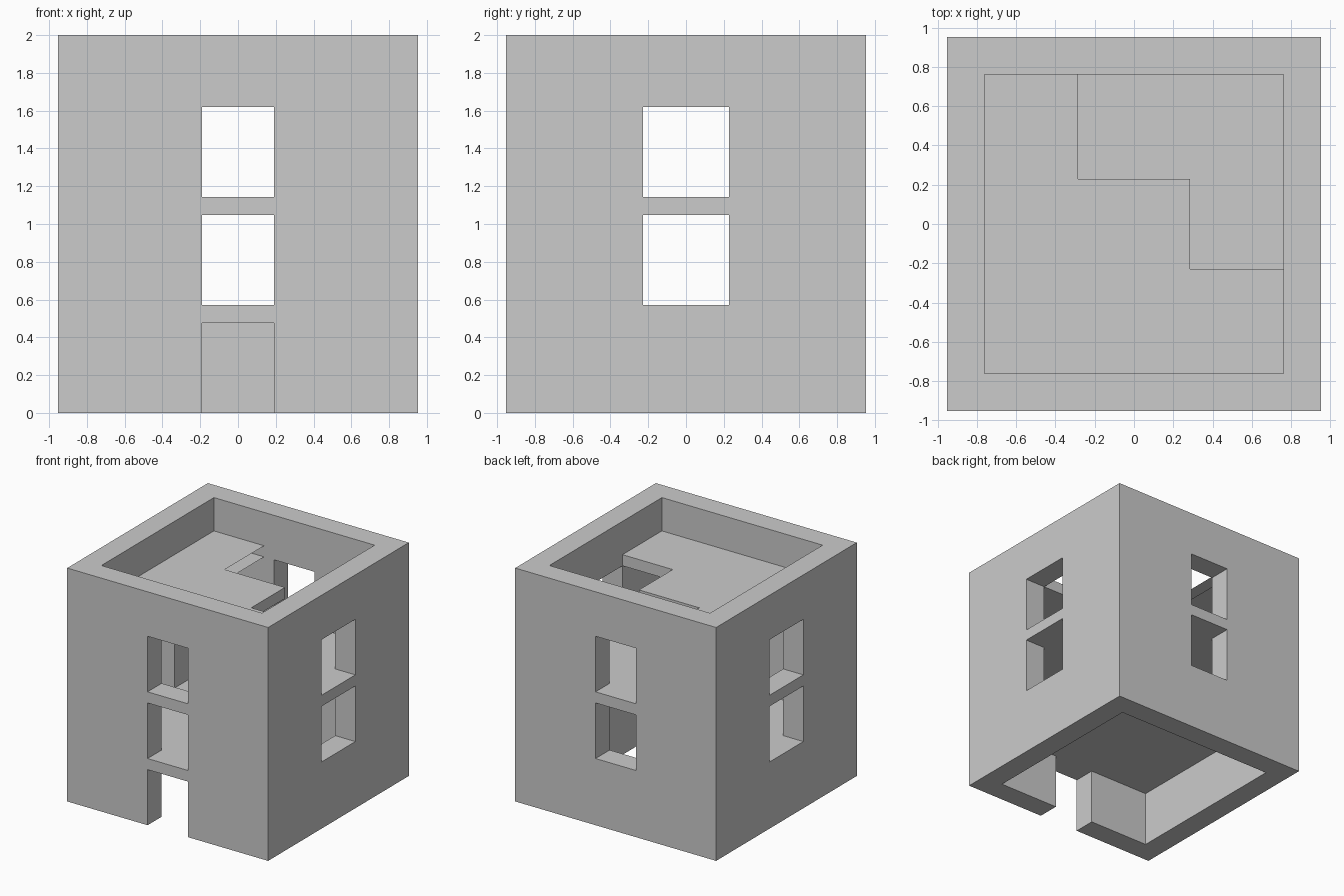
import bpy, bmesh, math

if "Cube" in bpy.data.objects:
    bpy.data.objects.remove(bpy.data.objects["Cube"])

U = 2 / 21                    # module: slab thickness
OUT, INN = 10 * U, 8 * U      # half widths of outer and inner wall faces
STOREY = 6 * U                # room height plus slab
ROOM = 5 * U
WIN_X, WIN_Y = 2 * U, 2.4 * U # half widths of front/back and side windows


def box(name, lo, hi):
    bm = bmesh.new()
    bmesh.ops.create_cube(bm, size=1)
    for v in bm.verts:
        v.co = [(lo[i] + hi[i]) / 2 + v.co[i] * (hi[i] - lo[i]) for i in range(3)]
    me = bpy.data.meshes.new(name)
    bm.to_mesh(me)
    bm.free()
    ob = bpy.data.objects.new(name, me)
    bpy.context.collection.objects.link(ob)
    return ob


def slab(name, z, turned):
    # stepped floor covering half the room, with its stair opening in one corner
    a, b = 3 * U, 2.4 * U
    pts = [(-INN, INN), (-a, INN), (-a, b), (a, b),
           (a, -b), (INN, -b), (INN, -INN), (-INN, -INN)]
    s = -1 if turned else 1
    bm = bmesh.new()
    low = [bm.verts.new((s * x, s * y, z)) for x, y in pts]
    top = [bm.verts.new((s * x, s * y, z + U)) for x, y in pts]
    bm.faces.new(low)
    bm.faces.new(top[::-1])
    for i in range(len(pts)):
        if i == 1:            # this end of the slab is left open
            continue
        j = (i + 1) % len(pts)
        bm.faces.new((low[j], low[i], top[i], top[j]))
    bmesh.ops.recalc_face_normals(bm, faces=bm.faces[:])
    me = bpy.data.meshes.new(name)
    bm.to_mesh(me)
    bm.free()
    bpy.context.collection.objects.link(bpy.data.objects.new(name, me))


# outer walls
walls = box("walls", (-OUT, -OUT, 0), (OUT, OUT, 2))

# cutters: room shaft, front door, two levels of windows on all four sides
cutters = [box("shaft_cutter", (-INN, -INN, -1), (INN, INN, 3)),
           box("door_cutter", (-WIN_X, -2, -1), (WIN_X, 0, ROOM))]
for level in (1, 2):
    z0 = level * STOREY
    z1 = z0 + ROOM
    cutters.append(box("window_cutter", (-WIN_X, -2, z0), (WIN_X, 2, z1)))
    cutters.append(box("window_cutter", (-2, -WIN_Y, z0), (2, WIN_Y, z1)))

bpy.context.view_layer.objects.active = walls
for c in cutters:
    c.hide_render = True
    m = walls.modifiers.new("cut", 'BOOLEAN')
    m.operation, m.solver, m.object = 'DIFFERENCE', 'EXACT', c
    bpy.ops.object.modifier_apply(modifier=m.name)
    bpy.data.objects.remove(c)

# floors, the middle one turned half round
for i, name in enumerate(("lower_floor", "middle_floor", "roof_floor")):
    slab(name, i * STOREY + ROOM, i == 1)
